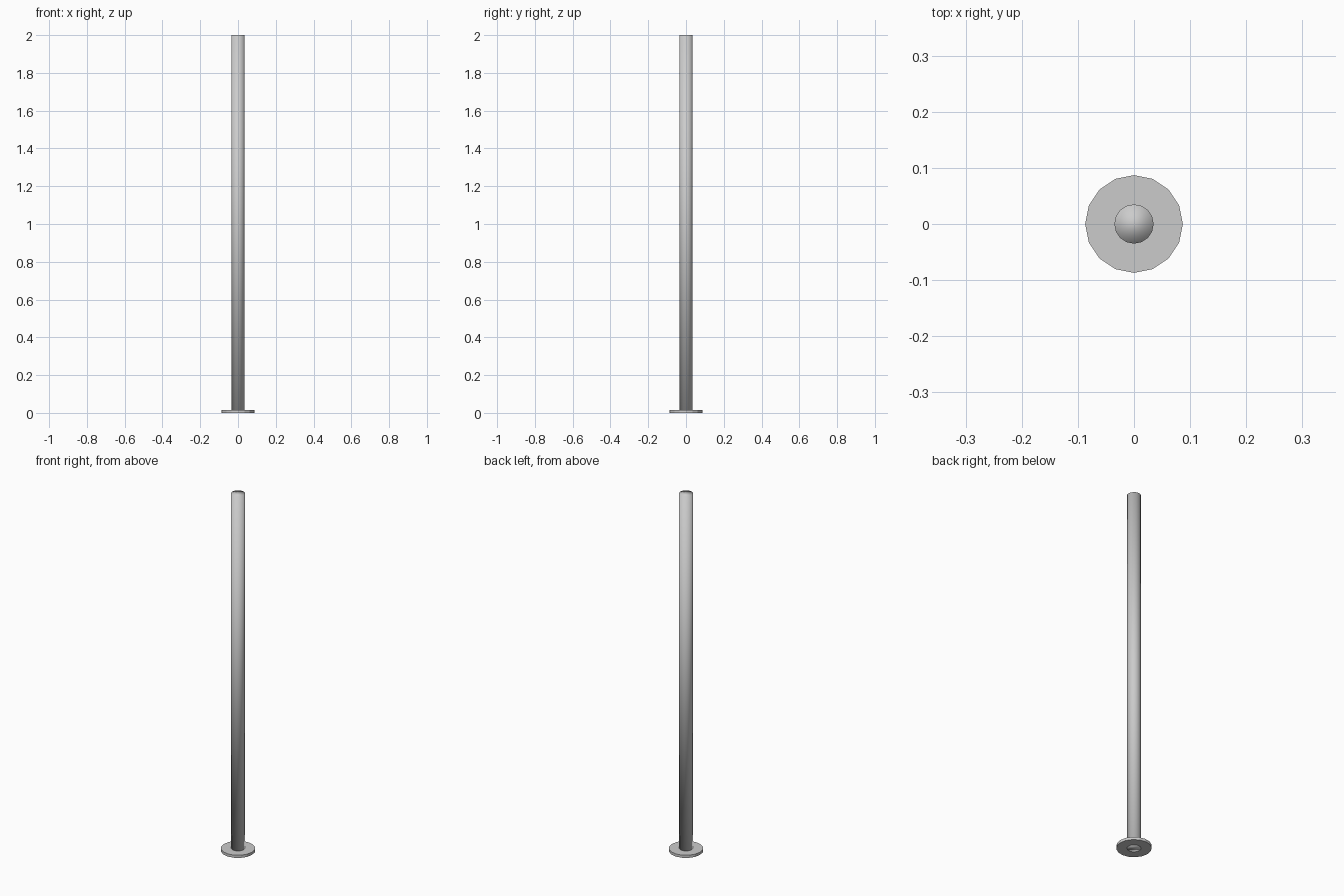
import bpy, bmesh, math

if "Cube" in bpy.data.objects:
    bpy.data.objects.remove(bpy.data.objects["Cube"])

SIDES = 16
POLE_R, FLANGE_R = 0.035, 0.087
HEIGHT, FLANGE_H = 2.0, 0.015


def circle(bm, radius, z):
    return [bm.verts.new((radius * math.cos(2 * math.pi * i / SIDES),
                          radius * math.sin(2 * math.pi * i / SIDES), z))
            for i in range(SIDES)]


def bridge(bm, a, b):
    for i in range(SIDES):
        j = (i + 1) % SIDES
        bm.faces.new((a[i], a[j], b[j], b[i]))


def finish(bm, name, smooth):
    bmesh.ops.recalc_face_normals(bm, faces=bm.faces)
    for f in bm.faces:
        f.smooth = smooth
    mesh = bpy.data.meshes.new(name)
    bm.to_mesh(mesh)
    bm.free()
    obj = bpy.data.objects.new(name, mesh)
    bpy.context.collection.objects.link(obj)


# Pole: closed tube, smooth shaded right over its caps
bm = bmesh.new()
bottom, top = circle(bm, POLE_R, 0), circle(bm, POLE_R, HEIGHT)
bridge(bm, bottom, top)
bm.faces.new(bottom[::-1])
bm.faces.new(top)
finish(bm, "pole", True)

# Base flange: flat ring fitted around the foot of the pole
bm = bmesh.new()
loops = [circle(bm, r, z) for r, z in ((POLE_R, 0), (FLANGE_R, 0),
                                       (FLANGE_R, FLANGE_H), (POLE_R, FLANGE_H))]
for k in range(4):
    bridge(bm, loops[k], loops[(k + 1) % 4])
finish(bm, "base_flange", False)
